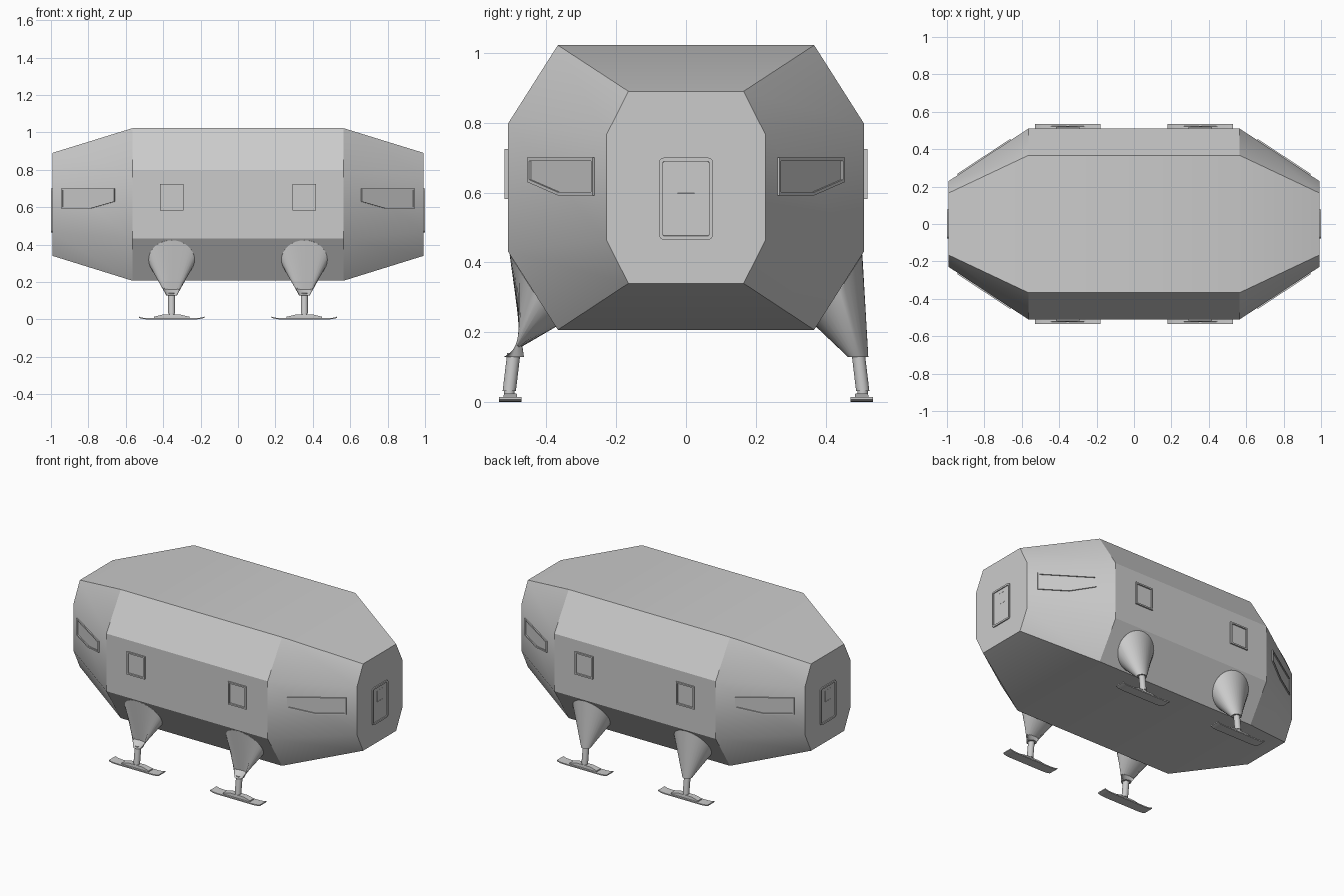
import bpy, bmesh, math
from mathutils import Vector, Matrix

if "Cube" in bpy.data.objects:
    bpy.data.objects.remove(bpy.data.objects["Cube"])


def finish(name, bm, angle=30):
    bmesh.ops.recalc_face_normals(bm, faces=bm.faces)
    me = bpy.data.meshes.new(name)
    bm.to_mesh(me)
    bm.free()
    ob = bpy.data.objects.new(name, me)
    bpy.context.collection.objects.link(ob)
    bpy.ops.object.select_all(action='DESELECT')
    ob.select_set(True)
    bpy.context.view_layer.objects.active = ob
    bpy.ops.object.shade_smooth_by_angle(angle=math.radians(angle))
    return ob


def loft(name, rings, angle=30):
    """Skin a list of closed rings of points, capping both ends."""
    bm = bmesh.new()
    vs = [[bm.verts.new(p) for p in r] for r in rings]
    n = len(rings[0])
    for a, b in zip(vs, vs[1:]):
        for i in range(n):
            j = (i + 1) % n
            bm.faces.new((a[i], a[j], b[j], b[i]))
    bm.faces.new(vs[0])
    bm.faces.new(vs[-1])
    return finish(name, bm, angle)


def circle(c, r, side=(0, 1, 0), n=32, ry=None):
    """Ring around c, spanned by the x axis and the given side direction."""
    s = Vector(side).normalized()
    return [Vector(c) + Vector((r * math.cos(2 * math.pi * k / n), 0, 0))
            + s * (ry or r) * math.sin(2 * math.pi * k / n) for k in range(n)]


def framed_panel(name, pts, origin, u, normal, depth, width, sink):
    """Raised frame with a recessed pane; pts are (along u, height)."""
    o, u, nrm = Vector(origin), Vector(u).normalized(), Vector(normal).normalized()
    bm = bmesh.new()
    base = [o + u * a + Vector((0, 0, b)) - nrm * 0.004 for a, b in pts]
    lo = [bm.verts.new(p) for p in base]
    hi = [bm.verts.new(p + nrm * (depth + 0.004)) for p in base]
    n = len(pts)
    for i in range(n):
        j = (i + 1) % n
        bm.faces.new((lo[i], lo[j], hi[j], hi[i]))
    bm.faces.new(lo)
    pane = bm.faces.new(hi)
    bmesh.ops.recalc_face_normals(bm, faces=bm.faces)
    for w in (width, 0.0005):
        bmesh.ops.inset_individual(bm, faces=[pane], thickness=w, use_even_offset=True)
    bmesh.ops.translate(bm, verts=pane.verts, vec=-nrm * sink)
    return finish(name, bm)


def rounded_rect(hw, z0, z1, r, seg=4):
    pts = []
    for k, (cx, cz) in enumerate([(hw - r, z1 - r), (r - hw, z1 - r),
                                  (r - hw, z0 + r), (hw - r, z0 + r)]):
        for s in range(seg + 1):
            a = math.pi / 2 * (k + s / seg)
            pts.append((cx + r * math.cos(a), cz + r * math.sin(a)))
    return pts


# Hull: four octagonal sections along x
def section(x, y1, y2, z):
    half = [(y1, z[0]), (y2, z[1]), (y2, z[2]), (y1, z[3])]
    return [(x, a, b) for a, b in half] + [(x, -a, b) for a, b in reversed(half)]


END, MID = 0.993, 0.565
end = (0.165, 0.228, (0.34, 0.465, 0.765, 0.89))
mid = (0.367, 0.51, (0.207, 0.432, 0.797, 1.022))
loft("hull", [section(-END, *end), section(-MID, *mid),
              section(MID, *mid), section(END, *end)])

corner_len = math.hypot(END - MID, 0.51 - 0.228)
k = corner_len / (END - MID)
corner_pts = [((x - MID) * k, z) for x, z in
              [(0.658, 0.70), (0.942, 0.70), (0.942, 0.592), (0.79, 0.592), (0.658, 0.63)]]
side_pts = [(-0.063, 0.582), (0.063, 0.582), (0.063, 0.725), (-0.063, 0.725)]

for sx in (-1, 1):
    # End doors with a small pane
    framed_panel("end_door", rounded_rect(0.077, 0.465, 0.70, 0.014),
                 (sx * END, 0, 0), (0, 1, 0), (sx, 0, 0), 0.007, 0.011, 0.005)
    framed_panel("door_pane", rounded_rect(0.028, 0.595, 0.668, 0.003),
                 (sx * END, 0, 0), (0, 1, 0), (sx, 0, 0), 0.003, 0.003, 0.0005)
    for sy in (-1, 1):
        # Side and corner windows
        framed_panel("side_window", side_pts, (sx * 0.355, sy * 0.51, 0),
                     (1, 0, 0), (0, sy, 0), 0.009, 0.009, 0.008)
        framed_panel("corner_window", corner_pts, (sx * MID, sy * 0.51, 0),
                     (sx * (END - MID), -sy * 0.282, 0),
                     (sx * 0.282, sy * (END - MID), 0), 0.007, 0.009, 0.006)

        # Leg fairing: cone from the sloping lower hull to the strut
        x = sx * 0.355
        slope = (0, sy * 0.143, 0.225)
        loft("leg_fairing", [circle((x, sy * 0.435, 0.322), 0.123, slope),
                             circle((x, sy * 0.439, 0.319), 0.123, slope),
                             circle((x, sy * 0.493, 0.129), 0.029)])
        # Strut and ankle collar
        loft("leg_strut", [circle((x, sy * 0.493, 0.14), 0.019, n=24),
                           circle((x, sy * 0.506, 0.032), 0.019, n=24)])
        loft("ankle_collar", [circle((x, sy * 0.506, 0.034), 0.015, n=24),
                              circle((x, sy * 0.506, 0.012), 0.015, n=24)])
        # Skid with upturned tips and its raised plate
        y0, y1 = sy * 0.503 - 0.032, sy * 0.503 + 0.032
        loft("skid", [[(x + d, y0, z), (x + d, y1, z), (x + d, y1, z + 0.007), (x + d, y0, z + 0.007)]
                      for d, z in [(-0.175, 0.008), (-0.155, 0.002), (-0.13, 0),
                                   (0.13, 0), (0.155, 0.002), (0.175, 0.008)]])
        loft("skid_plate", [[(x + a * w, sy * 0.503 + b * d, z) for a, b in
                             [(-1, -1), (1, -1), (1, 1), (-1, 1)]]
                            for w, d, z in [(0.095, 0.02, 0.005), (0.095, 0.02, 0.014),
                                            (0.05, 0.018, 0.025)]])
